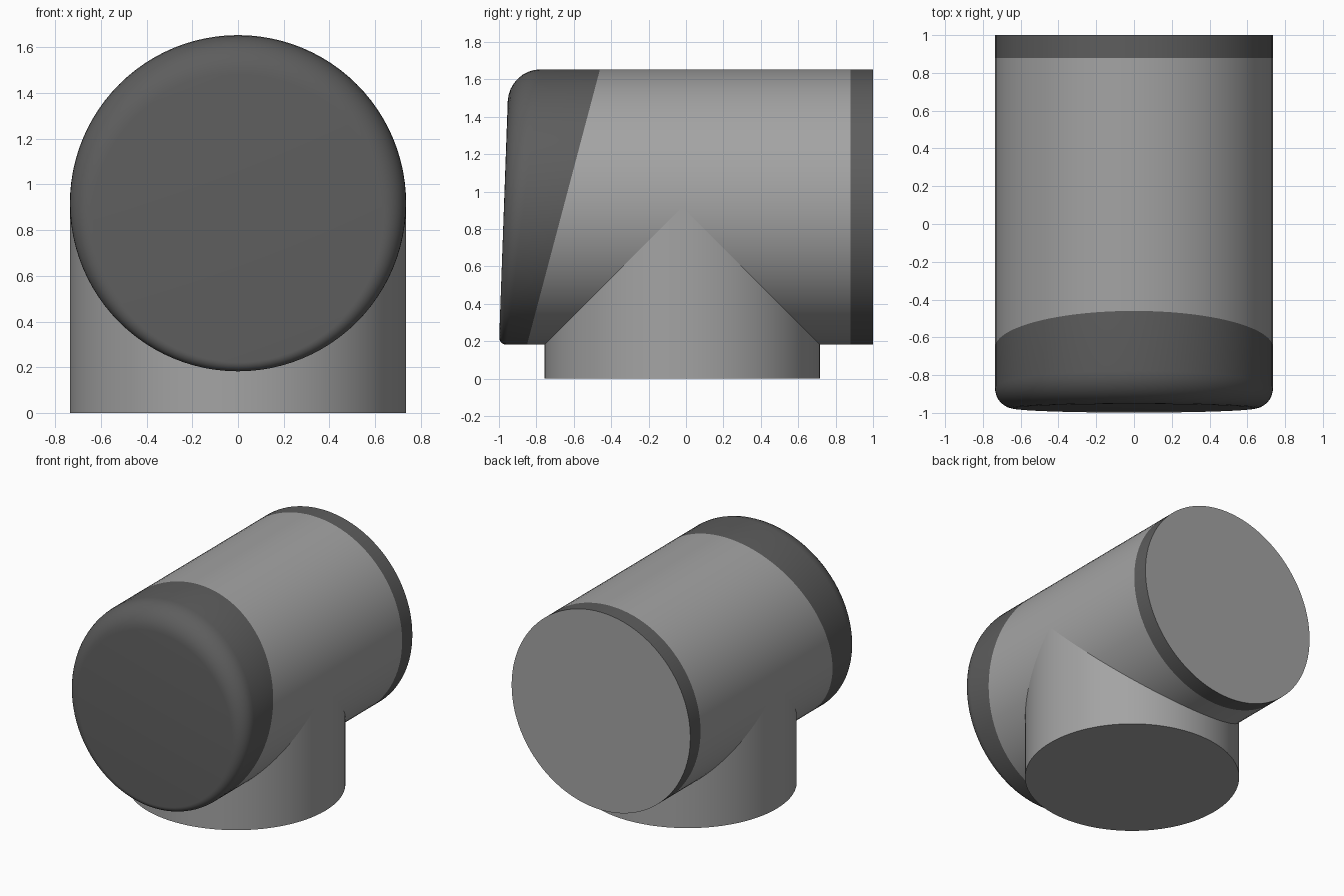
import bpy
import bmesh
from math import sin, cos, pi, radians

default = bpy.data.objects.get("Cube")
if default:
    bpy.data.objects.remove(default, do_unlink=True)

RADIUS = 0.736
AXIS_Z = 0.918
SIDES = 96
ROUND_STEPS = 8


def material(name, grey):
    mat = bpy.data.materials.new(name)
    mat.use_nodes = True
    colour = (grey, grey, grey, 1)
    mat.diffuse_color = colour
    mat.node_tree.nodes["Principled BSDF"].inputs["Base Color"].default_value = colour
    return mat


light = material("light grey", 0.37)
dark = material("dark grey", 0.11)


def loft(name, rings, bands, mats):
    """Skin closed rings in order, cap both ends; bands gives each skin's material."""
    bm = bmesh.new()
    loops = [[bm.verts.new(p) for p in ring] for ring in rings]
    for a, b, index in zip(loops, loops[1:], bands):
        for i in range(len(a)):
            j = (i + 1) % len(a)
            bm.faces.new((a[i], a[j], b[j], b[i])).material_index = index
    bm.faces.new(loops[0]).material_index = bands[0]
    bm.faces.new(loops[-1]).material_index = 0
    bmesh.ops.recalc_face_normals(bm, faces=bm.faces)
    mesh = bpy.data.meshes.new(name)
    bm.to_mesh(mesh)
    bm.free()
    obj = bpy.data.objects.new(name, mesh)
    bpy.context.collection.objects.link(obj)
    for mat in mats:
        mesh.materials.append(mat)
    bpy.ops.object.select_all(action='DESELECT')
    obj.select_set(True)
    bpy.context.view_layer.objects.active = obj
    bpy.ops.object.shade_smooth_by_angle(angle=radians(30))
    return obj


ANGLES = [2 * pi * i / SIDES for i in range(SIDES)]


def nose_ring(t):
    """Ring on the rounded front edge: wide rounding at the top, tight below."""
    ring = []
    for a in ANGLES:
        fillet = 0.105 + 0.065 * sin(a)
        r = RADIUS - fillet * (1 - cos(t))
        z = AXIS_Z + r * sin(a)
        front = -1.0 + 0.036 * (z - 0.18)
        ring.append((r * cos(a), front + fillet * (1 - sin(t)), z))
    return ring


def barrel_ring(y, slant=0):
    """Ring on the straight barrel, slanted along y with height."""
    return [(RADIUS * cos(a), y + slant * sin(a), AXIS_Z + RADIUS * sin(a)) for a in ANGLES]


# Horizontal barrel: dark slanted front cap, light body, dark rear band, light rear disc
rings = [nose_ring(pi / 2 * (1 - k / ROUND_STEPS)) for k in range(ROUND_STEPS + 1)]
rings += [barrel_ring(-0.655, 0.195), barrel_ring(0.88), barrel_ring(1.0)]
bands = [1] * (ROUND_STEPS + 1) + [0, 1]
loft("barrel", rings, bands, [light, dark])

# Upright neck that runs up into the barrel
neck = [[(RADIUS * cos(a), -0.02 + RADIUS * sin(a), z) for a in ANGLES] for z in (0, AXIS_Z)]
loft("neck", neck, [0], [light])
